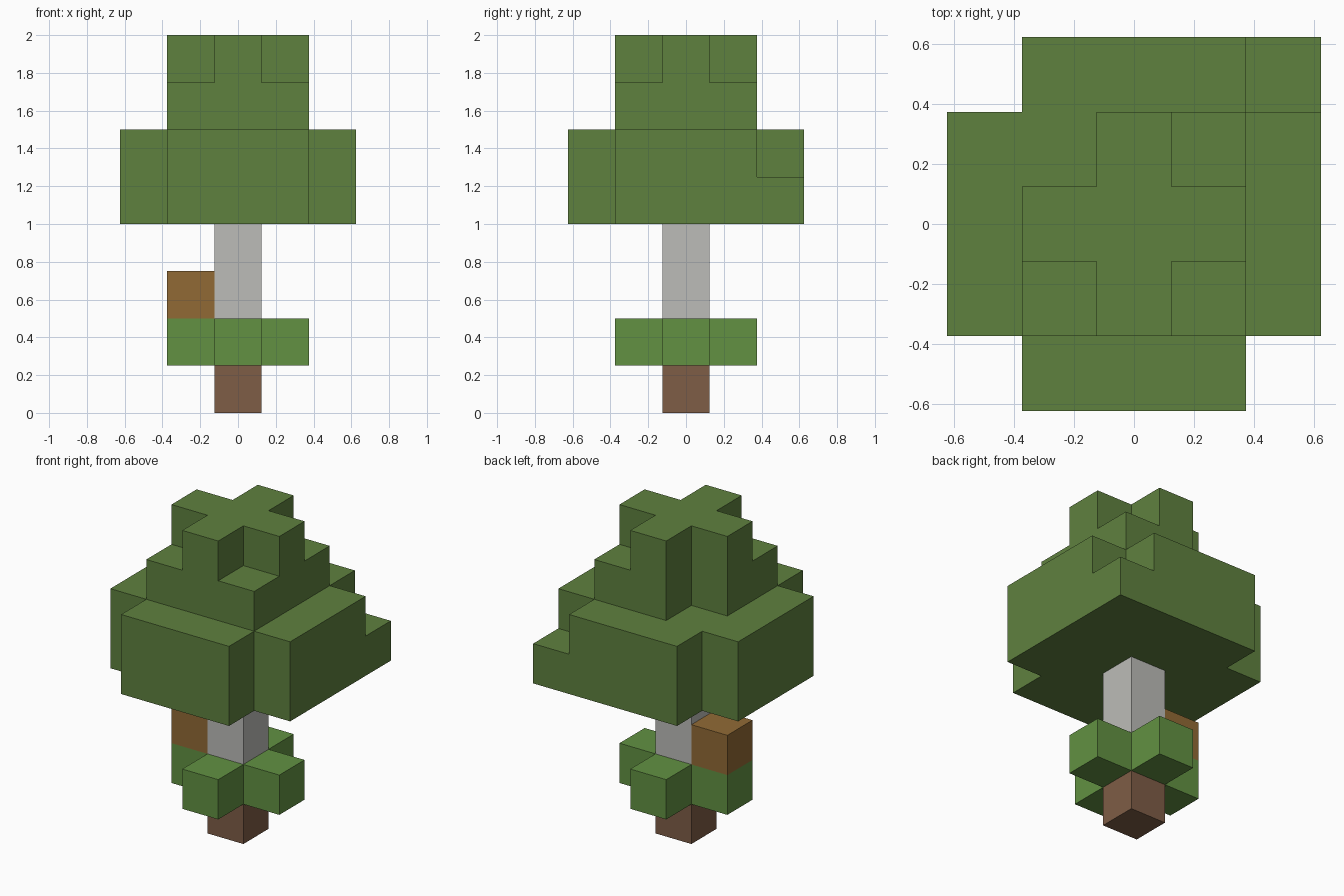
import bpy
import bmesh

U = 0.25  # edge of one block

cube = bpy.data.objects.get("Cube")
if cube:
    bpy.data.objects.remove(cube, do_unlink=True)


def srgb(*rgb):
    return tuple(((c / 255 + 0.055) / 1.055) ** 2.4 for c in rgb) + (1.0,)


def material(name, color):
    mat = bpy.data.materials.new(name)
    mat.use_nodes = True
    mat.diffuse_color = color
    for node in mat.node_tree.nodes:
        if node.type == "BSDF_PRINCIPLED":
            node.inputs["Base Color"].default_value = color
    return mat


def notched_square(half, cuts):
    """Counter-clockwise square outline with one block cut from the given corners."""
    inner = half - U
    outline = []
    for sx, sy in ((1, 1), (-1, 1), (-1, -1), (1, -1)):
        if (sx, sy) not in cuts:
            outline.append((sx * half, sy * half))
            continue
        step = [(sx * half, sy * inner), (sx * inner, sy * inner), (sx * inner, sy * half)]
        outline += step if sx * sy > 0 else step[::-1]
    return outline


def tier(name, blocks, low, high, mat, cuts=(), x=0.0):
    """Extrude an outline, several blocks wide, between two block levels."""
    bm = bmesh.new()
    outline = notched_square(blocks * U / 2, cuts)
    base = bm.faces.new([bm.verts.new((px + x, py, low * U)) for px, py in outline])
    top = bmesh.ops.extrude_face_region(bm, geom=[base], use_keep_orig=True)["geom"]
    bmesh.ops.translate(bm, vec=(0, 0, (high - low) * U),
                        verts=[v for v in top if isinstance(v, bmesh.types.BMVert)])
    bmesh.ops.recalc_face_normals(bm, faces=bm.faces[:])
    mesh = bpy.data.meshes.new(name)
    bm.to_mesh(mesh)
    bm.free()
    mesh.materials.append(mat)
    bpy.context.collection.objects.link(bpy.data.objects.new(name, mesh))


foliage = material("dark leaf green", srgb(95, 129, 63))
grass = material("grass green", srgb(98, 145, 66))
bark = material("pale grey bark", srgb(188, 188, 184))
soil = material("soil brown", srgb(126, 93, 70))
wood = material("golden brown", srgb(145, 106, 53))

ALL = {(1, 1), (-1, 1), (-1, -1), (1, -1)}

# Ground: soil block under a cross of grass
tier("soil_block", 1, 0, 1, soil)
tier("grass_cross", 3, 1, 2, grass, ALL)

# Trunk with a block beside it
tier("trunk", 1, 2, 4, bark)
tier("side_block", 1, 2, 3, wood, x=-U)

# Canopy, narrowing upward
tier("canopy_base", 5, 4, 5, foliage, ALL - {(1, 1)})
tier("canopy_middle", 5, 5, 6, foliage, ALL)
tier("canopy_upper", 3, 6, 7, foliage, {(-1, 1)})
tier("canopy_top", 3, 7, 8, foliage, ALL)
